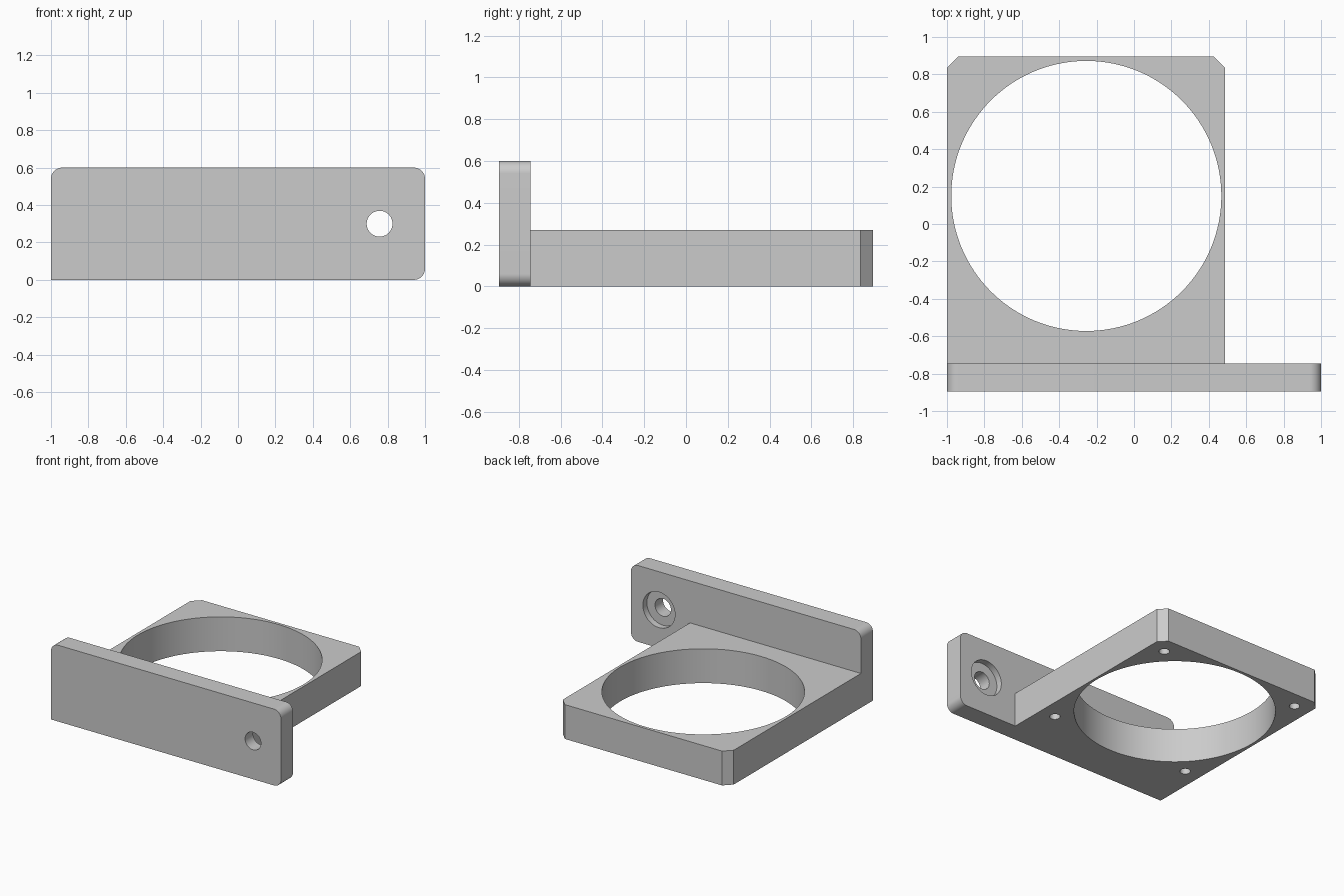
import bpy, bmesh, math
from mathutils import Matrix, Vector

cube = bpy.data.objects.get("Cube")
if cube:
    bpy.data.objects.remove(cube, do_unlink=True)

grey = bpy.data.materials.new("plain grey")
grey.use_nodes = True
colour = (0.6, 0.6, 0.6, 1)
grey.diffuse_color = colour
grey.node_tree.nodes["Principled BSDF"].inputs["Base Color"].default_value = colour


def add_object(name, bm):
    bmesh.ops.recalc_face_normals(bm, faces=bm.faces)
    mesh = bpy.data.meshes.new(name)
    bm.to_mesh(mesh)
    bm.free()
    mesh.materials.append(grey)
    obj = bpy.data.objects.new(name, mesh)
    bpy.context.collection.objects.link(obj)
    return obj


def prism(name, points, depth):
    """Extrude a closed outline along a vector."""
    bm = bmesh.new()
    face = bm.faces.new([bm.verts.new(p) for p in points])
    ext = bmesh.ops.extrude_face_region(bm, geom=[face])
    moved = [v for v in ext["geom"] if isinstance(v, bmesh.types.BMVert)]
    bmesh.ops.translate(bm, verts=moved, vec=Vector(depth))
    return add_object(name, bm)


def rod(name, centre, radius, length, segments, along_y=False):
    bm = bmesh.new()
    turn = Matrix.Rotation(math.pi / 2, 4, "X") if along_y else Matrix()
    bmesh.ops.create_cone(bm, cap_ends=True, segments=segments, radius1=radius,
                          radius2=radius, depth=length,
                          matrix=Matrix.Translation(centre) @ turn)
    return add_object(name, bm)


def combine(target, tool, operation):
    mod = target.modifiers.new(operation, "BOOLEAN")
    mod.operation, mod.solver, mod.object = operation, "EXACT", tool
    bpy.context.view_layer.objects.active = target
    bpy.ops.object.modifier_apply(modifier=mod.name)
    bpy.data.objects.remove(tool, do_unlink=True)


RIGHT, BACK, HEIGHT = 0.487, 0.895, 0.6
PLATE_BACK, SHELF_TOP, CUT = -0.745, 0.27, 0.06

# Upright mounting plate: three rounded corners, one square
outline = [(-1, -BACK, 0)]
for cx, cz, start in ((1 - CUT, CUT, -90), (1 - CUT, HEIGHT - CUT, 0),
                      (CUT - 1, HEIGHT - CUT, 90)):
    for i in range(17):
        a = math.radians(start + 90 * i / 16)
        outline.append((cx + CUT * math.cos(a), -BACK, cz + CUT * math.sin(a)))
bracket = prism("ring_bracket", outline, (0, PLATE_BACK + BACK, 0))

# Horizontal shelf with chamfered back corners
shelf = prism("shelf", [(-1, PLATE_BACK, 0), (RIGHT, PLATE_BACK, 0),
                        (RIGHT, BACK - CUT, 0), (RIGHT - CUT, BACK, 0),
                        (CUT - 1, BACK, 0), (-1, BACK - CUT, 0)],
              (0, 0, SHELF_TOP))
combine(bracket, shelf, "UNION")

# Large round opening
cx, cy = -0.255, 0.15
combine(bracket, rod("opening", (cx, cy, SHELF_TOP / 2), 0.722, 1, 128), "DIFFERENCE")

# Blind screw holes in the underside
for sx in (-1, 1):
    for sy in (-1, 1):
        centre = (cx + sx * 0.61, cy + sy * 0.61, 0)
        combine(bracket, rod("screw_hole", centre, 0.038, 0.4, 32), "DIFFERENCE")

# Bolt hole with a counterbore on the back of the plate
combine(bracket, rod("bolt_hole", (0.757, -0.82, 0.3), 0.069, 0.5, 48, True), "DIFFERENCE")
combine(bracket, rod("counterbore", (0.757, PLATE_BACK, 0.3), 0.14, 0.1, 48, True), "DIFFERENCE")

bpy.ops.object.select_all(action="DESELECT")
bracket.select_set(True)
bpy.context.view_layer.objects.active = bracket
bpy.ops.object.shade_smooth_by_angle(angle=math.radians(30))
